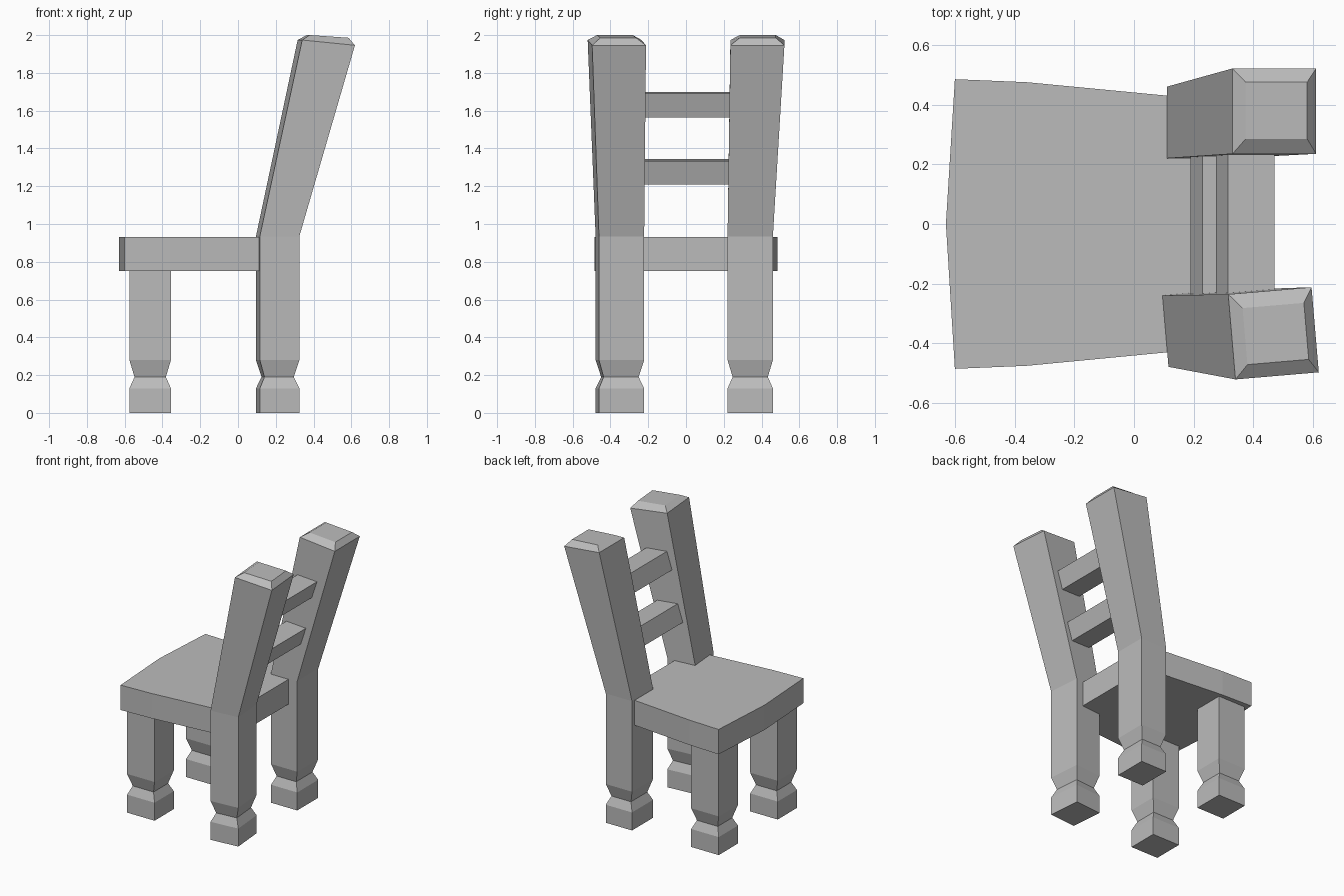
import bpy
import bmesh
from mathutils import Matrix

cube = bpy.data.objects.get("Cube")
if cube:
    bpy.data.objects.remove(cube, do_unlink=True)

# Single flat grey for the whole chair
GREY = (0.5, 0.5, 0.5, 1.0)
grey = bpy.data.materials.new("plain_grey")
grey.use_nodes = True
grey.diffuse_color = GREY
grey.node_tree.nodes["Principled BSDF"].inputs["Base Color"].default_value = GREY


def loft(name, rings, matrix=Matrix()):
    """Skin a stack of matching rings, closing both ends."""
    bm = bmesh.new()
    loops = [[bm.verts.new(p) for p in ring] for ring in rings]
    for low, high in zip(loops, loops[1:]):
        for i in range(len(low)):
            j = (i + 1) % len(low)
            bm.faces.new((low[i], low[j], high[j], high[i]))
    bm.faces.new(loops[0])
    bm.faces.new(loops[-1])
    bm.transform(matrix)
    bmesh.ops.recalc_face_normals(bm, faces=bm.faces)
    mesh = bpy.data.meshes.new(name)
    bm.to_mesh(mesh)
    bm.free()
    mesh.materials.append(grey)
    obj = bpy.data.objects.new(name, mesh)
    bpy.context.collection.objects.link(obj)
    return obj


def ring(z, hx, hy, dx=0, dy=0, slope=0):
    """Rectangular section, tilted along x by slope."""
    return [(dx + sx * hx, dy + sy * hy, z + slope * sx * hx)
            for sx, sy in ((-1, -1), (1, -1), (1, 1), (-1, 1))]


def post(hx, hy, top):
    """Square post with a notched ankle above the foot."""
    notch = 0.027
    return [ring(0, hx, hy), ring(0.13, hx, hy),
            ring(0.19, hx - notch, hy - notch),
            ring(0.28, hx, hy), ring(top, hx, hy)]


# Seat: bowed front, narrowing towards the back
side = [(-0.60, 0.485), (-0.36, 0.475), (0.11, 0.43), (0.25, 0.415)]
outline = [(-0.63, 0)] + side + [(x, -y) for x, y in reversed(side)]
loft("seat", [[(x, y, z) for x, y in outline] for z in (0.75, 0.93)])

for label, s in (("left", 1), ("right", -1)):
    # Front legs
    loft("front_leg_" + label, post(0.11, 0.11, 0.78),
         Matrix.Translation((-0.465, s * 0.337, 0)))
    # Back posts: lean back, flare outwards, chamfered cap; one is twisted
    rings = post(0.105, 0.12, 0.935)
    rings.append(ring(1.96, 0.14, 0.143, 0.255, s * 0.038, -0.1))
    rings.append(ring(1.993, 0.103, 0.095, 0.262, s * 0.04, -0.07))
    if s > 0:
        place = Matrix.Translation((0.215, 0.34, 0))
    else:
        place = Matrix.Translation((0.21, -0.35, 0)) @ Matrix.Rotation(0.085, 4, "Z")
    loft("back_post_" + label, rings, place)

# Back rails: tilted boxes between the posts
section = [(0.275, 1.575), (0.43, 1.565), (0.47, 1.69), (0.315, 1.70)]
for name, dx, dz in (("upper_rail", 0, 0), ("lower_rail", -0.085, -0.357)):
    loft(name, [[(x + dx, y, z + dz) for x, z in section] for y in (-0.27, 0.27)])
